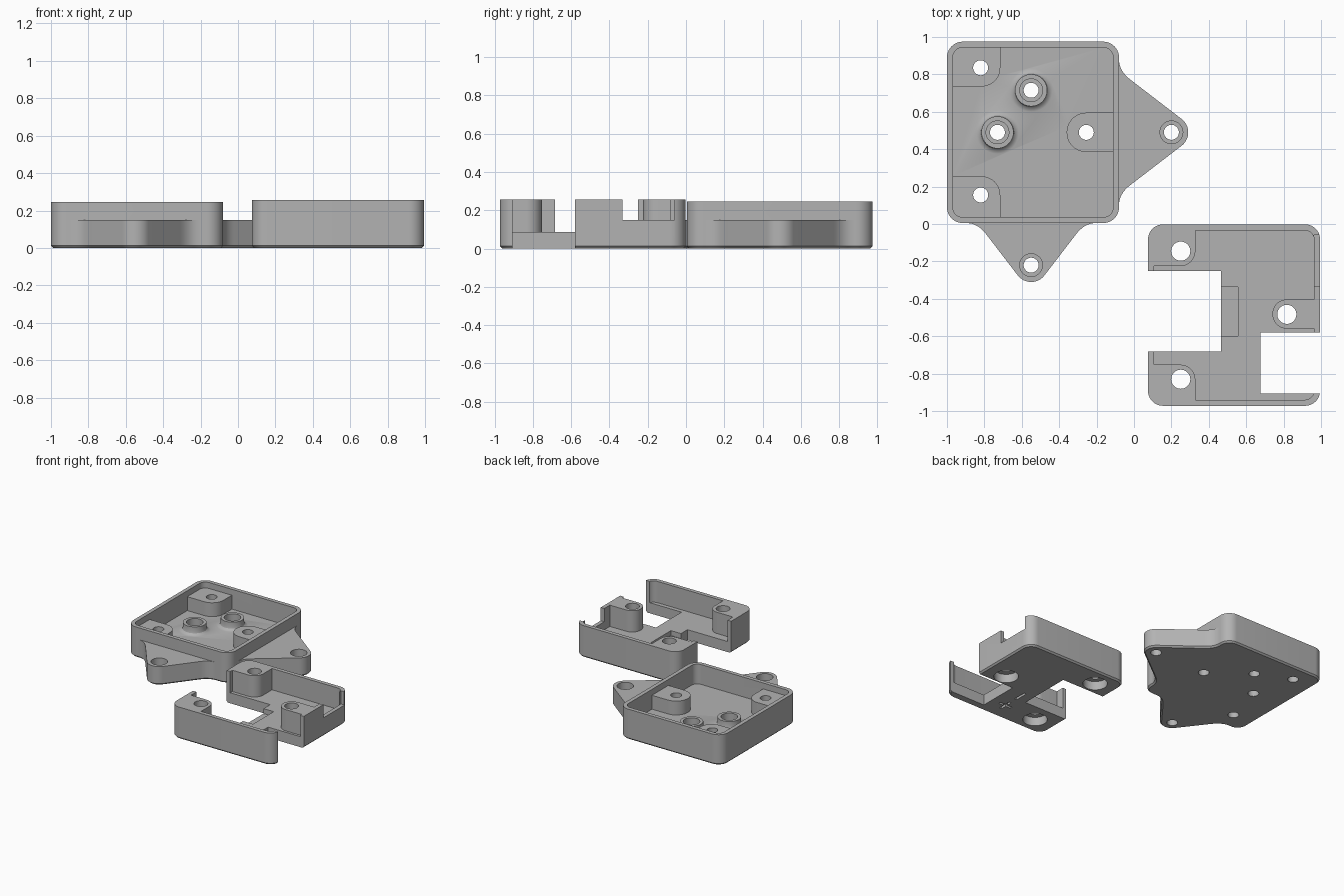
import bpy, bmesh
from math import sin, cos, tan, pi, radians

if "Cube" in bpy.data.objects:
    bpy.data.objects.remove(bpy.data.objects["Cube"])

grey = bpy.data.materials.new("plain grey")
grey.use_nodes = True
grey.diffuse_color = (0.45, 0.45, 0.45, 1)
grey.node_tree.nodes["Principled BSDF"].inputs["Base Color"].default_value = grey.diffuse_color

TOP = 0.5        # cutters reach up to here
FLOOR = 0.085    # floor thickness of both halves


# ---- outlines ----
def arc(cx, cy, r, a0, a1, n=10):
    return [(cx + r * cos(a0 + (a1 - a0) * i / n), cy + r * sin(a0 + (a1 - a0) * i / n))
            for i in range(n + 1)]


def round_rect(x0, y0, x1, y1, r):
    centres = [(x1 - r, y1 - r), (x0 + r, y1 - r), (x0 + r, y0 + r), (x1 - r, y0 + r)]
    pts = []
    for k, (cx, cy) in enumerate(centres):
        pts += arc(cx, cy, r, k * pi / 2, (k + 1) * pi / 2)
    return pts


def ear_outline(cx, cy, turn, wall, r=0.09):
    """Triangular lug: round tip, straight flanks, concave fillets at the wall."""
    t = radians(52.5)
    flank = lambda u: r * sin(t) + (r * cos(t) - u) / tan(t)
    v = flank(-wall)
    p0, p1, p2 = (-wall, v + 0.06), (-wall, v), (0.06 - wall, flank(0.06 - wall))
    fillet = [tuple((1 - s) ** 2 * a + 2 * s * (1 - s) * b + s * s * c
                    for a, b, c in zip(p0, p1, p2)) for s in [i / 8 for i in range(9)]]
    half = [(-wall - 0.1, p0[1])] + fillet
    pts = [(u, -w) for u, w in half] + arc(0, 0, r, -t, t, 16) + half[::-1]
    c, s = cos(turn), sin(turn)
    return [(cx + u * c - w * s, cy + u * s + w * c) for u, w in pts]


# ---- solids ----
def make_object(name, bm):
    bmesh.ops.recalc_face_normals(bm, faces=bm.faces[:])
    mesh = bpy.data.meshes.new(name)
    bm.to_mesh(mesh)
    bm.free()
    mesh.materials.append(grey)
    ob = bpy.data.objects.new(name, mesh)
    bpy.context.collection.objects.link(ob)
    return ob


def prism(name, pts, z0, z1, chamfer=0):
    bm = bmesh.new()
    face = bm.faces.new([bm.verts.new((x, y, z0)) for x, y in pts])
    new = bmesh.ops.extrude_face_region(bm, geom=[face])["geom"]
    for v in new:
        if isinstance(v, bmesh.types.BMVert):
            v.co.z = z1
    if chamfer:
        low = [e for e in bm.edges if all(v.co.z == z0 for v in e.verts)]
        bmesh.ops.bevel(bm, geom=low, offset=chamfer, segments=1, affect='EDGES', profile=0.5)
    return make_object(name, bm)


def box(name, x0, y0, x1, y1, z0=-0.1, z1=TOP):
    return prism(name, [(x0, y0), (x1, y0), (x1, y1), (x0, y1)], z0, z1)


def disc(name, x, y, r, z0=-0.1, z1=TOP):
    return prism(name, arc(x, y, r, 0, 2 * pi, 40)[:-1], z0, z1)


def post(x, y):
    """Round post with a small fillet flowing into the floor."""
    profile = [(0.115, 0.05), (0.115, FLOOR), (0.1, 0.09), (0.09, 0.1), (0.086, 0.115), (0.086, 0.15)]
    bm = bmesh.new()
    rings = [[bm.verts.new((px, py, z)) for px, py in arc(x, y, r, 0, 2 * pi, 40)[:-1]]
             for r, z in profile]
    for a, b in zip(rings, rings[1:]):
        for i in range(len(a)):
            j = (i + 1) % len(a)
            bm.faces.new((a[i], a[j], b[j], b[i]))
    bm.faces.new(rings[0])
    bm.faces.new(rings[-1])
    return make_object("post", bm)


def combine(target, others, operation='DIFFERENCE'):
    for other in others:
        mod = target.modifiers.new("combine", 'BOOLEAN')
        mod.operation, mod.solver, mod.object = operation, 'EXACT', other
        bpy.context.view_layer.update()
        graph = bpy.context.evaluated_depsgraph_get()
        mesh = bpy.data.meshes.new_from_object(target.evaluated_get(graph))
        target.modifiers.clear()
        target.data = mesh
        bpy.data.objects.remove(other)
    return target


def finish(ob):
    ob.data.materials.clear()
    ob.data.materials.append(grey)
    bpy.ops.object.select_all(action='DESELECT')
    ob.select_set(True)
    bpy.context.view_layer.objects.active = ob
    bpy.ops.object.shade_smooth_by_angle(angle=radians(30))


# ---- tray with two mounting ears ----
ears = [(0.2, 0.49, 0, 0.28), (-0.55, -0.22, -pi / 2, 0.225)]
posts = [(-0.55, 0.715), (-0.73, 0.49)]
bosses = [(-0.82, 0.835), (-0.82, 0.155), (-0.255, 0.49)]

tray = prism("tray", round_rect(-1, 0.005, -0.08, 0.975, 0.085), 0, 0.245, 0.012)
combine(tray, [prism("ear", ear_outline(*e), 0, 0.15, 0.012) for e in ears], 'UNION')

tray_cavity = prism("tray_cavity", round_rect(-0.968, 0.037, -0.112, 0.943, 0.05), FLOOR, TOP)
combine(tray_cavity, [
    prism("boss", round_rect(-1.1, 0.735, -0.715, 1.1, 0.1), 0.05, 0.197),
    prism("boss", round_rect(-1.1, -0.1, -0.715, 0.255, 0.1), 0.05, 0.197),
    prism("boss", round_rect(-0.36, 0.385, 0.05, 0.595, 0.104), 0.05, 0.197),
] + [post(*p) for p in posts])
combine(tray, [tray_cavity])

recessed = [e[:2] for e in ears] + posts
combine(tray, [disc("hole", x, y, 0.04) for x, y in recessed + bosses])
combine(tray, [disc("counterbore", x, y, 0.061, 0.07) for x, y in recessed])
finish(tray)

# ---- cover with cable openings ----
cover = prism("cover", round_rect(0.075, -0.972, 0.995, -0.002, 0.08), 0, 0.257, 0.012)
cover_cavity = prism("cover_cavity", round_rect(0.107, -0.94, 0.963, -0.034, 0.05), FLOOR, TOP)
combine(cover_cavity, [
    prism("boss", round_rect(-0.1, -0.225, 0.328, 0.2, 0.08), 0.05, 0.6),
    prism("boss", round_rect(-0.1, -1.2, 0.328, -0.752, 0.08), 0.05, 0.6),
    prism("boss", round_rect(0.74, -0.56, 1.2, -0.403, 0.078), 0.05, 0.6),
])
combine(cover, [
    cover_cavity,
    box("side_opening", -0.1, -0.683, 0.465, -0.252),
    box("corner_opening", 0.675, -0.907, 1.2, -0.58),
    box("floor_step", 0.4, -0.6, 0.555, -0.337, 0.045),
    box("wall_notch", 0.963, -0.332, 1.2, -0.06, 0.15),
])
for x, y in [(0.25, -0.145), (0.25, -0.83), (0.817, -0.483)]:
    combine(cover, [disc("hole", x, y, 0.051), disc("counterbore", x, y, 0.09, -0.1, 0.07)])

# engraved polarity marks underneath
combine(cover, [
    box("mark", 0.54, -0.865, 0.56, -0.755, -0.1, 0.02),
    box("mark", 0.495, -0.82, 0.605, -0.8, -0.1, 0.02),
    box("mark", 0.54, -0.695, 0.56, -0.585, -0.1, 0.02),
])
finish(cover)
